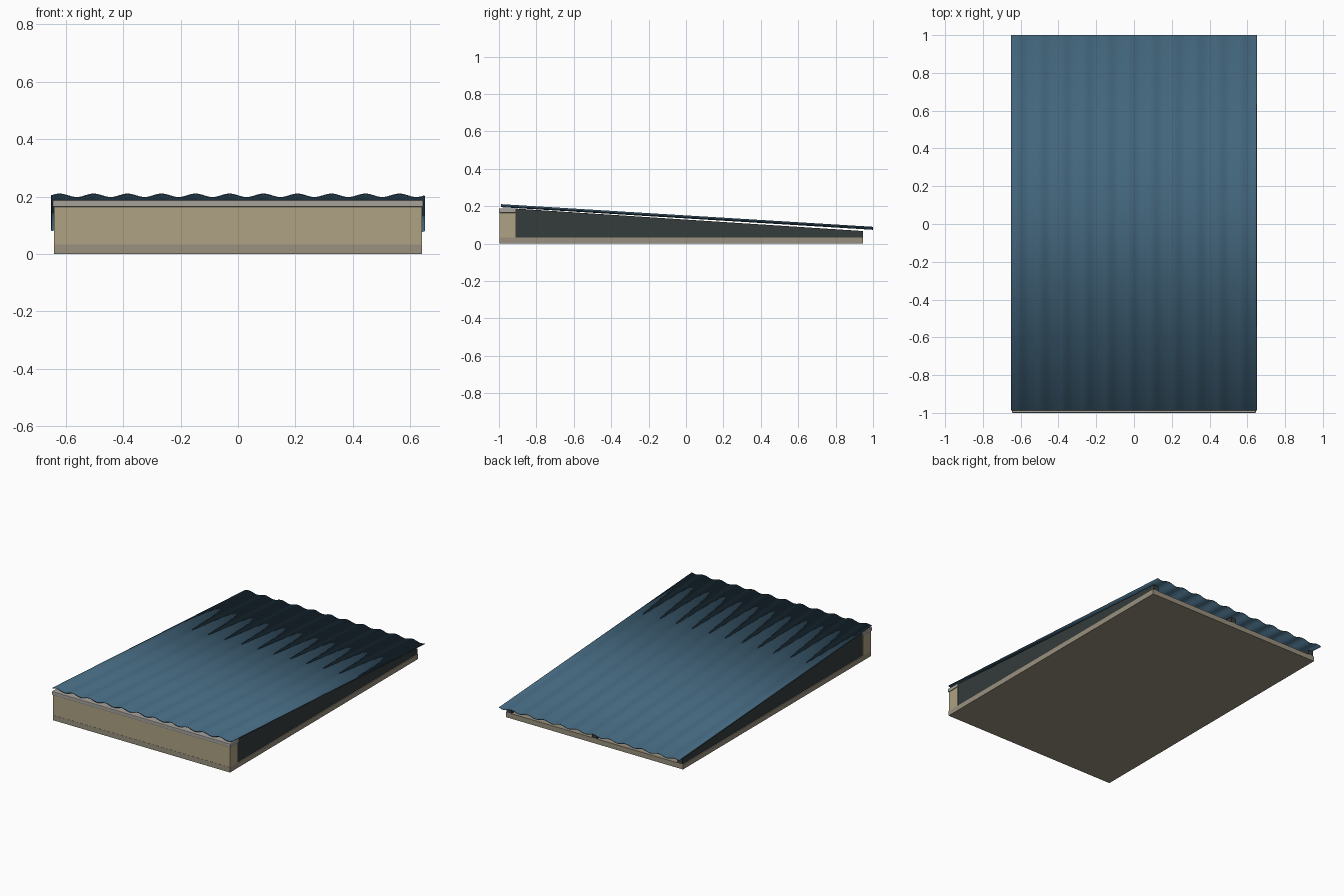
import bpy, bmesh, math

if "Cube" in bpy.data.objects:
    bpy.data.objects.remove(bpy.data.objects["Cube"])


def paint(obj, name, color):
    mat = bpy.data.materials.get(name) or bpy.data.materials.new(name)
    mat.diffuse_color = (*color, 1)
    mat.use_nodes = True
    mat.node_tree.nodes["Principled BSDF"].inputs["Base Color"].default_value = mat.diffuse_color
    obj.data.materials.append(mat)


def mesh_object(name, bm, mat, color):
    bmesh.ops.recalc_face_normals(bm, faces=bm.faces)
    me = bpy.data.meshes.new(name)
    bm.to_mesh(me)
    bm.free()
    obj = bpy.data.objects.new(name, me)
    bpy.context.collection.objects.link(obj)
    paint(obj, mat, color)
    return obj


def prism(name, profile, x0, x1, mat, color):
    """Extrude a (y, z) outline from x0 to x1."""
    bm = bmesh.new()
    face = bm.faces.new([bm.verts.new((x0, y, z)) for y, z in profile])
    ext = bmesh.ops.extrude_face_region(bm, geom=[face])
    bmesh.ops.translate(bm, vec=(x1 - x0, 0, 0),
                        verts=[v for v in ext["geom"] if isinstance(v, bmesh.types.BMVert)])
    return mesh_object(name, bm, mat, color)


def rect(y0, y1, z0, z1):
    return [(y0, z0), (y1, z0), (y1, z1), (y0, z1)]


TAN, STONE, GREY = (0.42, 0.36, 0.23), (0.32, 0.28, 0.21), (0.38, 0.36, 0.33)
DARK, BLUE = (0.035, 0.045, 0.045), (0.055, 0.13, 0.2)

# Floor slab, front parapet wall and its cap
prism("floor_slab", rect(-0.997, 0.945, 0, 0.033), -0.64, 0.64, "stone", STONE)
prism("front_wall", rect(-0.996, -0.912, 0.033, 0.166), -0.64, 0.64, "tan", TAN)
cap = prism("front_wall_cap", rect(-1.0, -0.908, 0.164, 0.188), -0.645, 0.645, "grey", GREY)
bev = cap.modifiers.new("Bevel", "BEVEL")
bev.width, bev.segments = 0.004, 2

# Tapered supports under the roof: both sides and the middle
for name, x in (("left_side", -0.617), ("middle_rafter", 0), ("right_side", 0.617)):
    outline = [(-0.912, 0.033), (0.945, 0.033), (0.945, 0.067), (-0.912, 0.187)]
    prism(name, outline, x - 0.018, x + 0.018, "dark", DARK)

# Corrugated sloping roof sheet
WAVES, STEPS = 11, 12
bm = bmesh.new()
rows = []
for i in range(WAVES * STEPS + 1):
    x = -0.65 + 1.3 * i / (WAVES * STEPS)
    h = 0.006 * math.sin(2 * math.pi * i / STEPS)
    rows.append([bm.verts.new((x, y, z + h)) for y, z in ((-0.988, 0.2025), (1.0, 0.0815))])
for a, b in zip(rows, rows[1:]):
    bm.faces.new((a[0], b[0], b[1], a[1]))
roof = mesh_object("corrugated_roof", bm, "blue", BLUE)
sol = roof.modifiers.new("Solidify", "SOLIDIFY")
sol.thickness, sol.offset = 0.004, 0
bpy.context.view_layer.objects.active = roof
roof.select_set(True)
bpy.ops.object.shade_smooth_by_angle(angle=math.radians(40))
